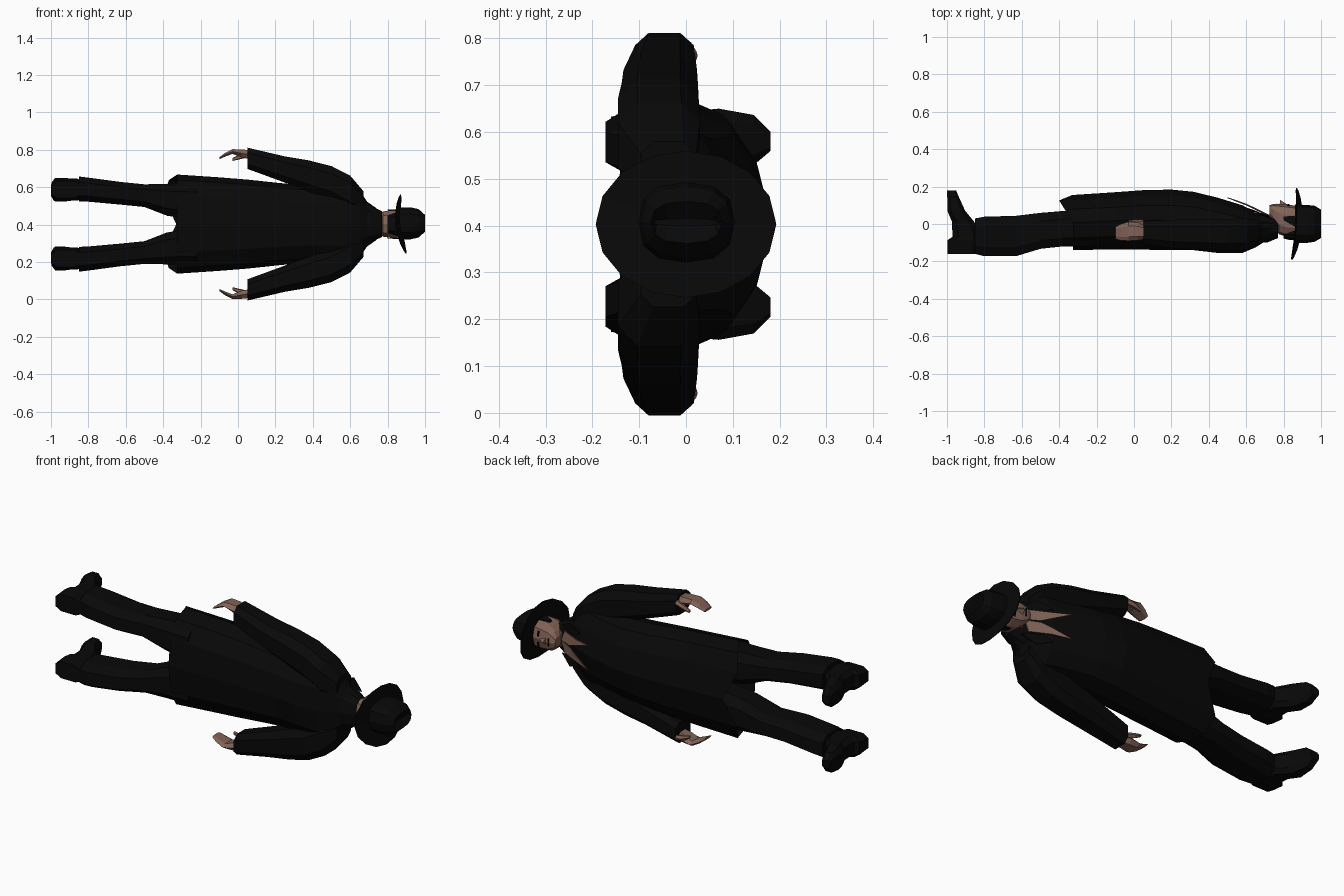
import bpy, bmesh, math

C = 0.403  # height of the body's centre line (the figure lies along x, chest towards +y)


def material(name, rgb):
    m = bpy.data.materials.new(name)
    m.diffuse_color = (*rgb, 1)
    return m


BLACK = material("black cloth", (0.0025, 0.0025, 0.0026))
SKIN = material("skin", (0.22, 0.122, 0.092))


def finish(name, bm, mat):
    bmesh.ops.recalc_face_normals(bm, faces=bm.faces)
    me = bpy.data.meshes.new(name)
    bm.to_mesh(me)
    bm.free()
    me.materials.append(mat)
    ob = bpy.data.objects.new(name, me)
    bpy.context.collection.objects.link(ob)
    return ob


def loft(name, rings, mat, n=10, pw=0.8, side=1, axis="x", caps=(True, True), edit=None, turn=0):
    """rings: (t along axis, low, high, sideways centre, sideways half width)"""
    bm = bmesh.new()
    loops = []
    for t, lo, hi, w, h in rings:
        loop = []
        for i in range(n):
            a = 2 * math.pi * (i + turn) / n
            c, s = math.cos(a), math.sin(a)
            c = math.copysign(abs(c) ** pw, c) if abs(c) > 1e-6 else 0
            s = math.copysign(abs(s) ** pw, s) if abs(s) > 1e-6 else 0
            p = (lo + hi) / 2 + c * (hi - lo) / 2
            z = C + side * (w + s * h)
            loop.append(bm.verts.new((t, p, z) if axis == "x" else (p, t, z)))
        loops.append(loop)
    for a, b in zip(loops, loops[1:]):
        for i in range(n):
            j = (i + 1) % n
            bm.faces.new((a[i], a[j], b[j], b[i]))
    if caps[0]:
        bm.faces.new(loops[0])
    if caps[1]:
        bm.faces.new(loops[-1])
    if edit:
        edit(loops)
    return finish(name, bm, mat)


def plate(name, pts, mat, side=1, thick=(0, 0.005, 0)):
    """thin prism from (x, y, sideways) points"""
    bm = bmesh.new()
    vs = [bm.verts.new((x, y, C + side * w)) for x, y, w in pts]
    r = bmesh.ops.extrude_face_region(bm, geom=[bm.faces.new(vs)], use_keep_orig=True)
    new = [g for g in r["geom"] if isinstance(g, bmesh.types.BMVert)]
    bmesh.ops.translate(bm, verts=new, vec=thick)
    return finish(name, bm, mat)


# Long coat: front hem hangs lower than the back, with a notch in the middle;
# the front is more rounded than the flat back
def shape_coat(loops):
    for loop in loops:
        for i in (1, 11, 2, 10):
            loop[i].co.y -= 0.012
    for i, v in enumerate(loops[0]):
        v.co.x = {0: -0.33, 1: -0.40, 11: -0.40, 2: -0.37, 10: -0.37}.get(i, -0.325)


loft("long_coat", [
    (-0.33, -0.14, 0.155, 0, 0.265), (-0.1, -0.135, 0.17, 0, 0.25),
    (0.05, -0.137, 0.181, 0, 0.238), (0.2, -0.14, 0.184, 0, 0.222),
    (0.32, -0.14, 0.172, 0, 0.21), (0.45, -0.155, 0.14, 0, 0.205),
    (0.58, -0.155, 0.10, 0, 0.21), (0.65, -0.125, 0.06, 0, 0.18),
    (0.69, -0.10, 0.05, 0, 0.12), (0.74, -0.08, 0.04, 0, 0.085),
], BLACK, n=12, pw=0.85, caps=(False, True), edit=shape_coat)

# Upright collar, open at the top
loft("collar", [(0.67, -0.10, 0.06, 0, 0.115), (0.71, -0.10, 0.055, 0, 0.10),
                (0.77, -0.075, 0.025, 0, 0.072)], BLACK, caps=(False, False))

for s, tag in ((1, "left"), (-1, "right")):
    # Sleeve, boxy at the cuff
    loft(tag + "_sleeve", [
        (0.05, -0.112, 0.02, 0.352, 0.06), (0.25, -0.138, 0.028, 0.292, 0.074),
        (0.38, -0.142, 0.03, 0.257, 0.088), (0.5, -0.15, 0.032, 0.222, 0.093),
        (0.6, -0.15, 0.035, 0.168, 0.096), (0.67, -0.10, 0.025, 0.12, 0.06),
    ], BLACK, n=8, pw=0.7, side=s, turn=0.5)
    # Hand and thumb
    loft(tag + "_hand", [
        (0.07, -0.08, -0.01, 0.37, 0.027), (0.02, -0.088, 0.008, 0.378, 0.024),
        (-0.03, -0.09, 0.012, 0.388, 0.014), (-0.07, -0.088, 0.0, 0.37, 0.011),
        (-0.10, -0.08, -0.015, 0.352, 0.006),
    ], SKIN, n=6, side=s)
    loft(tag + "_thumb", [
        (0.05, -0.01, 0.022, 0.37, 0.015), (0.01, 0.0, 0.025, 0.36, 0.014),
        (-0.03, 0.002, 0.02, 0.345, 0.008)], SKIN, n=5, side=s)
    # Trouser leg
    loft(tag + "_trouser_leg", [
        (-0.85, -0.165, 0.035, 0.188, 0.07), (-0.80, -0.178, 0.045, 0.184, 0.068),
        (-0.63, -0.178, 0.05, 0.165, 0.064), (-0.5, -0.138, 0.065, 0.152, 0.064),
        (-0.38, -0.125, 0.075, 0.13, 0.09), (-0.22, -0.125, 0.09, 0.118, 0.105),
    ], BLACK, n=8, pw=0.7, side=s, turn=0.5)
    # Boot, lofted from heel to toe with a raised arch
    loft(tag + "_boot", [
        (-0.16, -1.0, -0.84, 0.184, 0.048), (-0.085, -1.0, -0.82, 0.184, 0.062),
        (-0.07, -0.975, -0.82, 0.184, 0.06), (0.01, -0.975, -0.85, 0.184, 0.06),
        (0.07, -1.0, -0.90, 0.184, 0.066), (0.145, -1.0, -0.935, 0.18, 0.056),
        (0.18, -1.0, -0.95, 0.177, 0.022),
    ], BLACK, n=8, pw=0.6, side=s, axis="y", turn=0.5)
    # Pointed neckerchief end lying on the chest
    plate(tag + "_neckerchief_end", [(0.72, 0.045, 0.002), (0.70, 0.05, 0.06),
                                     (0.60, 0.10, 0.06), (0.50, 0.138, 0.068),
                                     (0.60, 0.104, 0.026), (0.65, 0.08, 0.004)], SKIN, s)
    # Coat lapel flap
    plate(tag + "_lapel", [(0.73, 0.03, 0.075), (0.66, 0.062, 0.12),
                           (0.58, 0.09, 0.09), (0.64, 0.07, 0.06)], BLACK, s)
    # Eye
    plate(tag + "_eye", [(0.822, 0.103, 0.016), (0.822, 0.097, 0.042),
                         (0.831, 0.097, 0.04), (0.83, 0.103, 0.018)], BLACK, s)
    # Sideburn in front of the ear
    plate(tag + "_sideburn", [(0.80, 0.02, 0.073), (0.80, 0.04, 0.073), (0.87, 0.045, 0.074),
                              (0.87, -0.02, 0.074)], BLACK, s, thick=(0, 0, 0.005 * s))

# Neck, head and nose
loft("neck", [(0.66, -0.05, 0.05, 0, 0.055), (0.80, -0.045, 0.05, 0, 0.055)], SKIN, n=8)
loft("head", [
    (0.725, 0.05, 0.10, 0, 0.026), (0.745, 0.0, 0.107, 0, 0.05),
    (0.775, -0.055, 0.108, 0, 0.07), (0.82, -0.07, 0.104, 0, 0.077),
    (0.885, -0.075, 0.095, 0, 0.075)], SKIN)
bm = bmesh.new()
nose = [bm.verts.new(p) for p in ((0.83, 0.098, C), (0.782, 0.128, C), (0.778, 0.1, C + 0.02),
                                  (0.778, 0.1, C - 0.02))]
for f in ((0, 1, 2), (0, 3, 1), (1, 3, 2), (0, 2, 3)):
    bm.faces.new([nose[i] for i in f])
finish("nose", bm, SKIN)
plate("mouth", [(0.759, 0.106, -0.022), (0.759, 0.106, 0.022), (0.763, 0.106, 0.02),
                (0.763, 0.106, -0.02)], BLACK, thick=(0, 0.004, 0))

# Hair at the back of the head
loft("hair", [(0.80, -0.078, 0.0, 0, 0.05), (0.83, -0.085, 0.01, 0, 0.06),
              (0.88, -0.088, 0.01, 0, 0.072)], BLACK)


# Hat crown with a pinched top
def pinch(loops):
    for v in loops[-1]:
        v.co.x = 0.975


loft("hat_crown", [
    (0.862, -0.10, 0.105, 0.004, 0.084), (0.92, -0.102, 0.102, 0.004, 0.086),
    (0.965, -0.095, 0.098, 0.004, 0.076), (1.0, -0.075, 0.077, 0.004, 0.045),
    (0.975, -0.07, 0.07, 0.004, 0.008)], BLACK, n=12, edit=pinch)

# Hat brim: curled up at the sides, dipping at front and back
bm = bmesh.new()
loops = []
for k, lift in ((0.5, 0), (1, 0), (1, 0.004), (0.5, 0.008)):
    loop = []
    for i in range(16):
        a = 2 * math.pi * i / 16
        u, w = k * math.cos(a), k * math.sin(a)
        x = 0.866 + lift + 0.013 * u - 0.015 * w + 0.016 * w * w - 0.012 * u * u
        loop.append(bm.verts.new((x, 0.193 * u, C + 0.157 * w)))
    loops.append(loop)
for a, b in zip(loops, loops[1:] + loops[:1]):
    for i in range(16):
        j = (i + 1) % 16
        bm.faces.new((a[i], a[j], b[j], b[i]))
finish("hat_brim", bm, BLACK)
